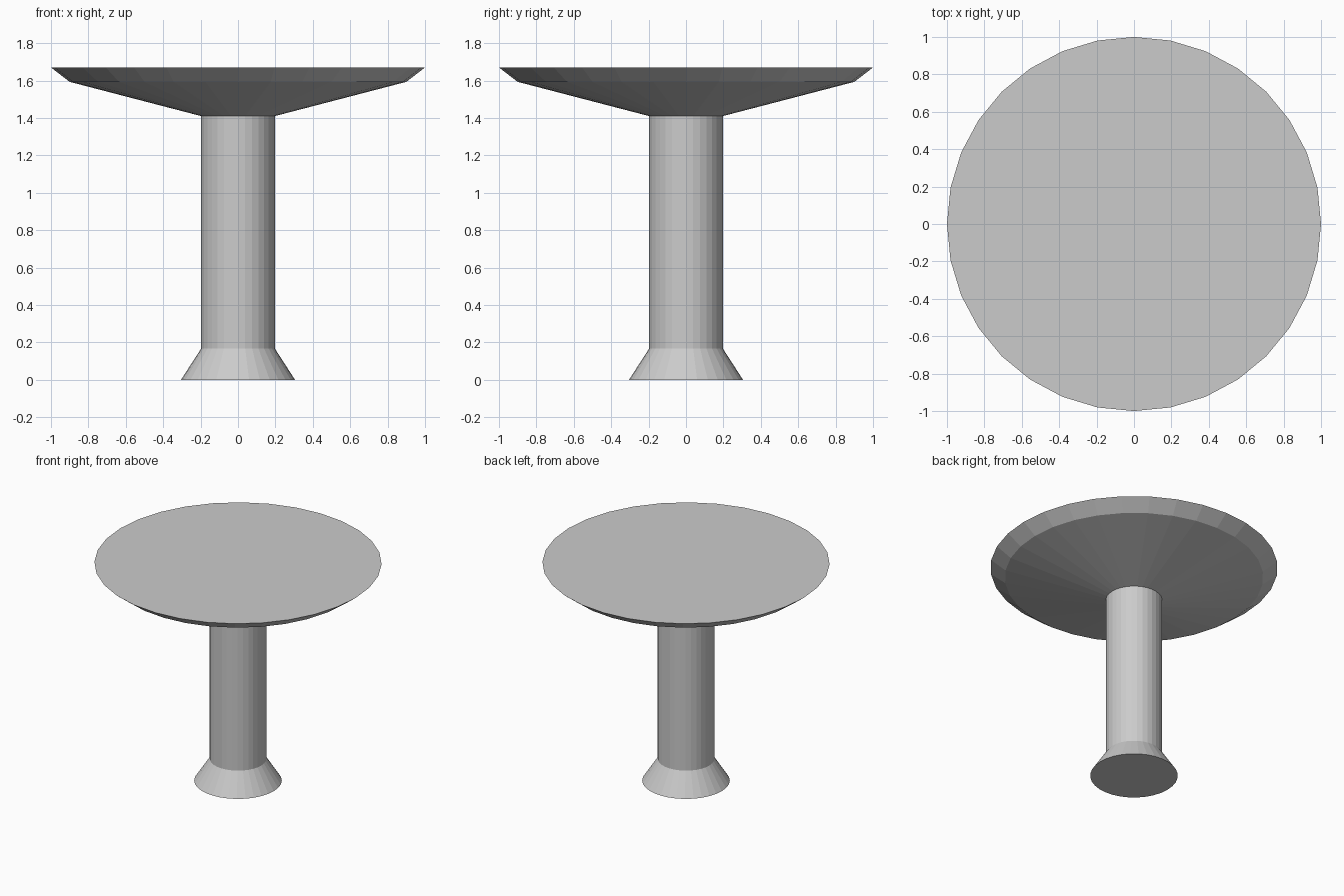
import bpy, bmesh
from math import cos, sin, tau

if "Cube" in bpy.data.objects:
    bpy.data.objects.remove(bpy.data.objects["Cube"])

SIDES = 32

# Outline from floor to top: (radius, height)
profile = [
    (0.305, 0.0),    # flared foot
    (0.197, 0.167),  # column bottom
    (0.197, 1.41),   # column top
    (0.90, 1.593),   # underside of the top
    (1.0, 1.67),     # outer rim
]

# One continuous turned body, flat shaded
bm = bmesh.new()
rings = [[bm.verts.new((r * cos(tau * i / SIDES), r * sin(tau * i / SIDES), z))
          for i in range(SIDES)] for r, z in profile]
for low, high in zip(rings, rings[1:]):
    for i in range(SIDES):
        j = (i + 1) % SIDES
        bm.faces.new((low[i], low[j], high[j], high[i]))

# Floor face and table surface
bm.faces.new(rings[0][::-1])
bm.faces.new(rings[-1])

mesh = bpy.data.meshes.new("pedestal_table")
bm.to_mesh(mesh)
bm.free()
bpy.context.collection.objects.link(bpy.data.objects.new("pedestal_table", mesh))
